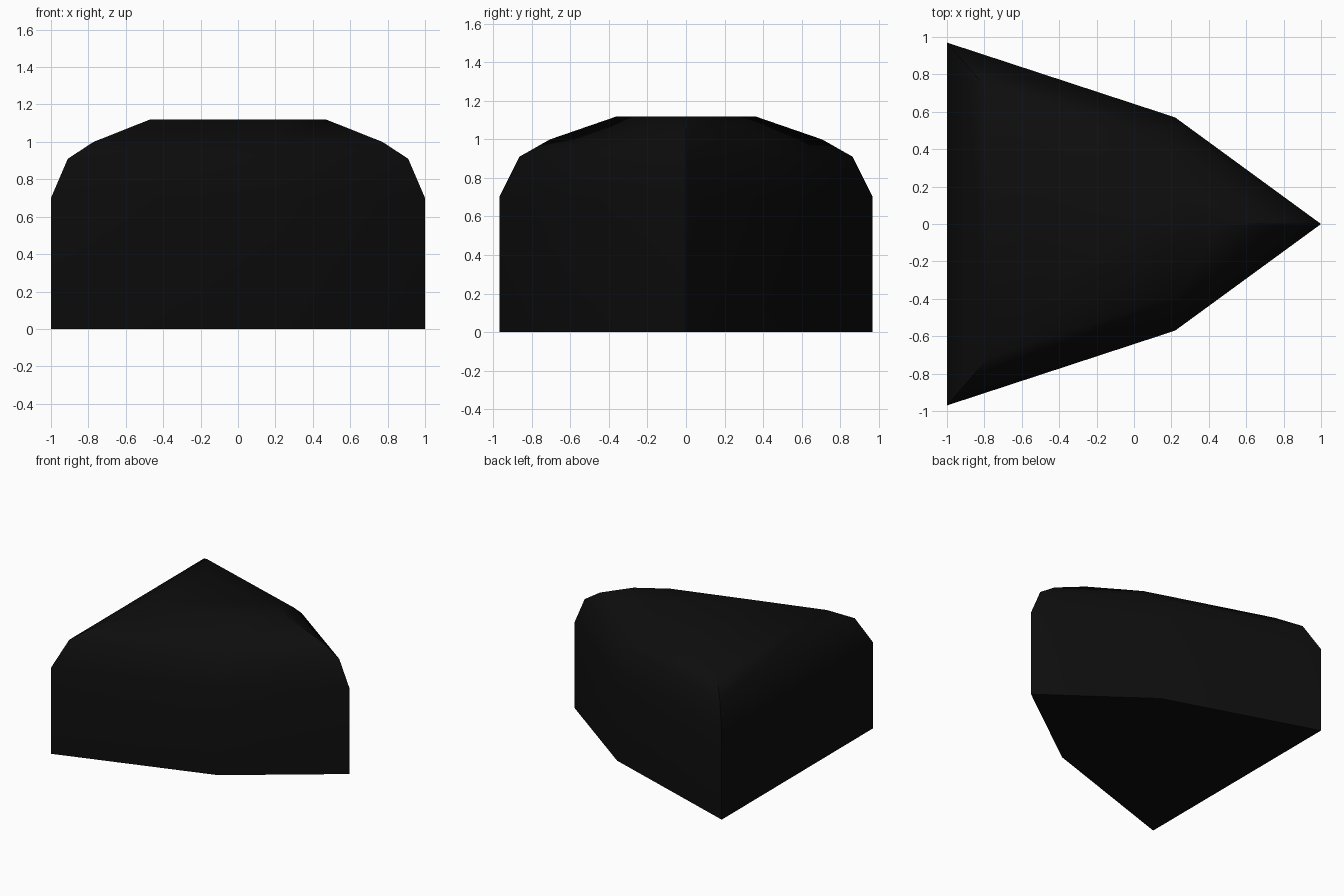
import bpy, bmesh, math

if "Cube" in bpy.data.objects:
    bpy.data.objects.remove(bpy.data.objects["Cube"])

# Half outline in plan and how far each corner drifts inward at the flat top
half = [((1.0, 0.0), (-0.53, 0.0)),
        ((0.22, 0.57), (0.02, -0.43)),
        ((-1.0, 0.97), (0.53, -0.61))]
outline = half + [((p[0], -p[1]), (d[0], -d[1])) for p, d in reversed(half[1:])]

# Rounded upper profile: (height, share of inward drift)
levels = [(0.0, 0.0), (0.70, 0.0), (0.91, 0.17), (1.0, 0.43), (1.12, 1.0)]

# Wedge block built from stacked rings
bm = bmesh.new()
rings = [[bm.verts.new((p[0] + d[0] * t, p[1] + d[1] * t, z)) for p, d in outline]
         for z, t in levels]
n = len(outline)
for low, high in zip(rings, rings[1:]):
    for i in range(n):
        j = (i + 1) % n
        bm.faces.new((low[i], low[j], high[j], high[i]))
bm.faces.new(list(reversed(rings[0])))
bm.faces.new(rings[-1])
bmesh.ops.recalc_face_normals(bm, faces=bm.faces[:])

mesh = bpy.data.meshes.new("wedge_block")
bm.to_mesh(mesh)
bm.free()
block = bpy.data.objects.new("wedge_block", mesh)
bpy.context.collection.objects.link(block)

# Single near-black colour
black = bpy.data.materials.new("near_black")
black.diffuse_color = (0.004, 0.004, 0.004, 1)
black.use_nodes = True
black.node_tree.nodes["Principled BSDF"].inputs["Base Color"].default_value = black.diffuse_color
mesh.materials.append(black)

# Soft upper curve, crisp corners
bpy.context.view_layer.objects.active = block
block.select_set(True)
bpy.ops.object.shade_smooth_by_angle(angle=math.radians(40))
